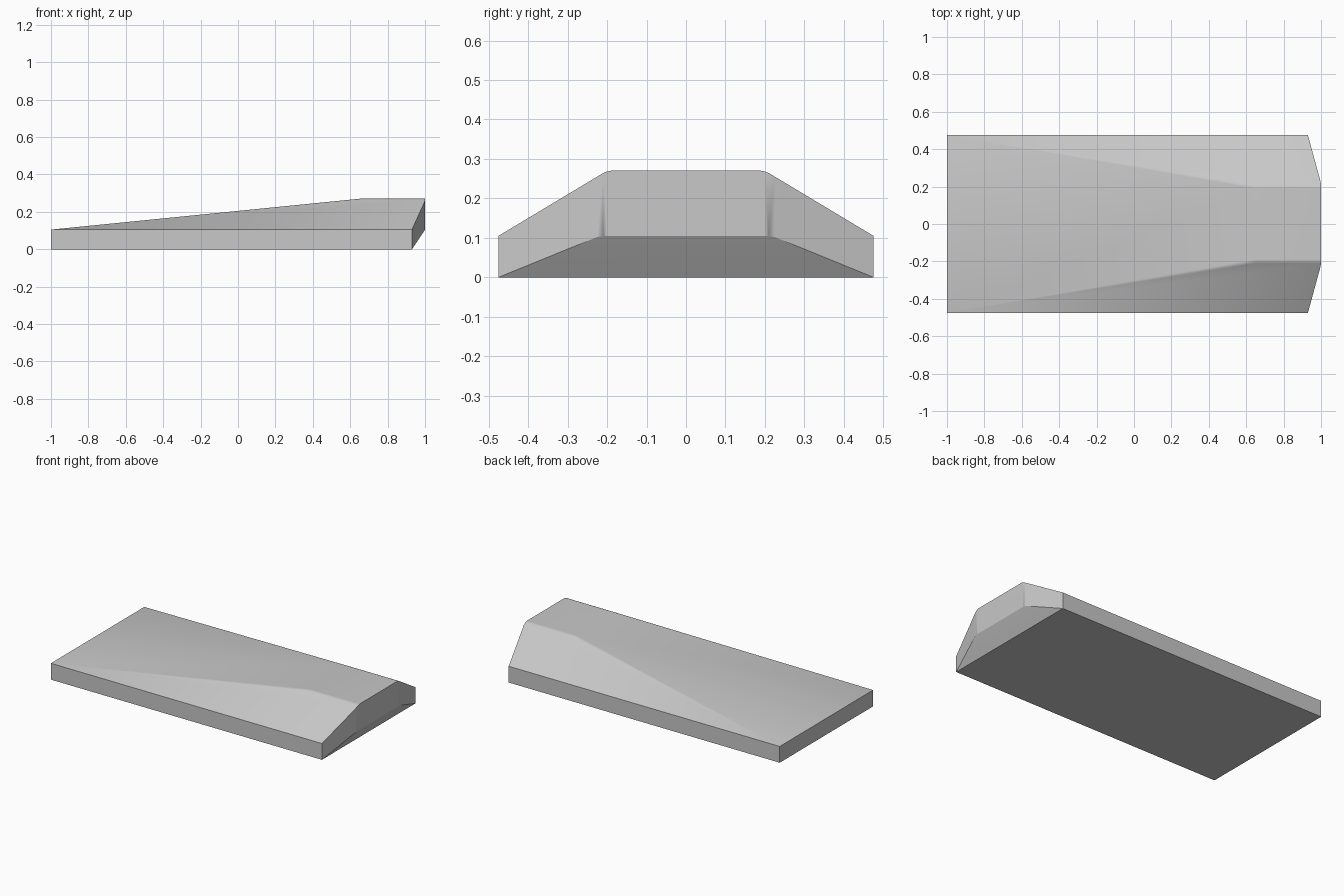
import bpy, bmesh, math

cube = bpy.data.objects.get("Cube")
if cube:
    bpy.data.objects.remove(cube, do_unlink=True)

# Plain grey material
grey = bpy.data.materials.new("plain grey")
grey.use_nodes = True
colour = (0.58, 0.58, 0.58, 1)
grey.diffuse_color = colour
grey.node_tree.nodes["Principled BSDF"].inputs["Base Color"].default_value = colour

TAIL, NOSE_BASE, CREST, NOSE = -1, 0.93, 0.65, 1
HALF, RIM, TOP = 0.475, 0.105, 0.27

# Half outline of the slab, crest and nose; the shoulder ridge is softly rounded
half = [(x, HALF, z) for x in (TAIL, NOSE_BASE) for z in (0, RIM)]
shoulder = [(0.19, TOP), (0.2, 0.268), (0.21, 0.264), (0.225, 0.255)]
half += [(CREST, y, z) for y, z in shoulder]
nose_x = (NOSE, NOSE, 0.9995, 0.998)
half += [(x, y, z) for x, (y, z) in zip(nose_x, shoulder)]
lip_z = (RIM, RIM, 0.104, 0.102)
half += [(x, y, z) for x, (y, _), z in zip(nose_x, shoulder, lip_z)]

# Wedge block: convex body of the outline mirrored across y
bm = bmesh.new()
for side in (1, -1):
    for x, y, z in half:
        bm.verts.new((x, side * y, z))
hull = bmesh.ops.convex_hull(bm, input=bm.verts[:])
spare = {v for key in ("geom_interior", "geom_unused") for v in hull[key]
         if isinstance(v, bmesh.types.BMVert)}
bmesh.ops.delete(bm, geom=list(spare), context="VERTS")
bmesh.ops.dissolve_limit(bm, angle_limit=math.radians(0.5),
                         verts=bm.verts[:], edges=bm.edges[:])
bmesh.ops.recalc_face_normals(bm, faces=bm.faces[:])

mesh = bpy.data.meshes.new("wedge_block")
bm.to_mesh(mesh)
bm.free()
mesh.materials.append(grey)
block = bpy.data.objects.new("wedge_block", mesh)
bpy.context.collection.objects.link(block)

# Smooth shoulders, crisp rims and flat-looking large faces
bpy.ops.object.select_all(action="DESELECT")
block.select_set(True)
bpy.context.view_layer.objects.active = block
bpy.ops.object.shade_smooth_by_angle(angle=math.radians(30))
weighted = block.modifiers.new("flat_faces", "WEIGHTED_NORMAL")
weighted.keep_sharp = True
